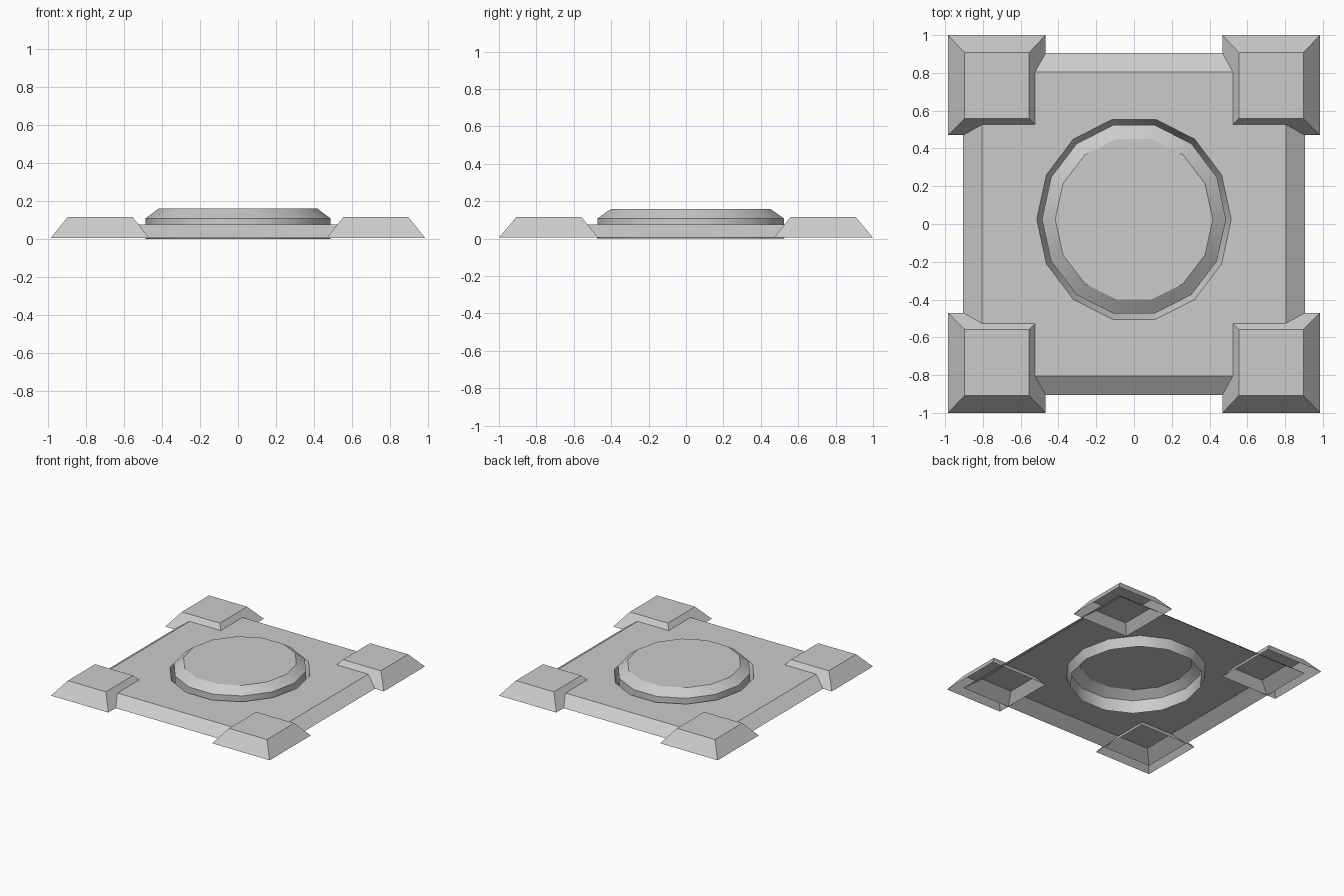
import bpy, bmesh, math

cube = bpy.data.objects.get("Cube")
if cube:
    bpy.data.objects.remove(cube, do_unlink=True)

grey = bpy.data.materials.new("plain_grey")
grey.use_nodes = True
grey.diffuse_color = (0.6, 0.6, 0.6, 1)
grey.node_tree.nodes["Principled BSDF"].inputs["Base Color"].default_value = (0.6, 0.6, 0.6, 1)

SLAB_TOP = 0.075
BASE = 0.005
SIDES = 14
DISC_Y = 0.025


def rect(bm, x0, x1, y0, y1, z):
    return [bm.verts.new(p) for p in ((x0, y0, z), (x1, y0, z), (x1, y1, z), (x0, y1, z))]


def ring(bm, rx, ry, z):
    turn = 2 * math.pi / SIDES
    return [bm.verts.new((rx * math.cos(i * turn), DISC_Y + ry * math.sin(i * turn), z))
            for i in range(SIDES)]


def skin(bm, low, high):
    n = len(low)
    return [bm.faces.new((low[i], low[(i + 1) % n], high[(i + 1) % n], high[i]))
            for i in range(n)]


def finish(bm, name):
    mesh = bpy.data.meshes.new(name)
    bm.to_mesh(mesh)
    bm.free()
    mesh.materials.append(grey)
    obj = bpy.data.objects.new(name, mesh)
    bpy.context.collection.objects.link(obj)
    return obj


# Slab: bevelled sides and a top sheet with a round opening, open underneath
bm = bmesh.new()
foot = rect(bm, -0.905, 0.905, -0.905, 0.905, BASE)
top = rect(bm, -0.805, 0.805, -0.805, 0.805, SLAB_TOP)
skin(bm, foot, top)
hole = ring(bm, 0.515, 0.543, SLAB_TOP)
edges = []
for loop in (top, hole):
    for a, b in zip(loop, loop[1:] + loop[:1]):
        edges.append(bm.edges.get((a, b)) or bm.edges.new((a, b)))
bmesh.ops.triangle_fill(bm, edges=edges, use_beauty=True, normal=(0, 0, 1))
for face in bm.faces:
    face.normal_update()
    if face.normal.z < 0:
        face.normal_flip()
finish(bm, "base_slab")

# Raised disc: groove slope, upright wall, chamfer and lid
bm = bmesh.new()
rings = [ring(bm, *r) for r in ((0.515, 0.543, SLAB_TOP), (0.487, 0.512, 0),
                                (0.487, 0.512, 0.108), (0.417, 0.436, 0.16))]
for low, high in zip(rings, rings[1:]):
    skin(bm, low, high)
bm.faces.new(rings[-1])
disc = finish(bm, "raised_disc")
bpy.ops.object.select_all(action="DESELECT")
disc.select_set(True)
bpy.context.view_layer.objects.active = disc
bpy.ops.object.shade_smooth_by_angle(angle=math.radians(30))

# Corner feet: hollow tapered blocks
for sx, side in ((1, "left"), (-1, "right")):
    for sy, end in ((-1, "front"), (1, "back")):
        bm = bmesh.new()
        xs, ys = sorted((sx * 0.468, sx * 0.985)), sorted((sy * 0.47, sy * 1.0))
        foot = rect(bm, *xs, *ys, BASE if sx else 0)
        xs, ys = sorted((sx * 0.555, sx * 0.897)), sorted((sy * 0.558, sy * 0.908))
        top = rect(bm, *xs, *ys, 0.115)
        skin(bm, foot, top)
        bm.faces.new(top)
        finish(bm, f"{end}_{side}_corner_block")
